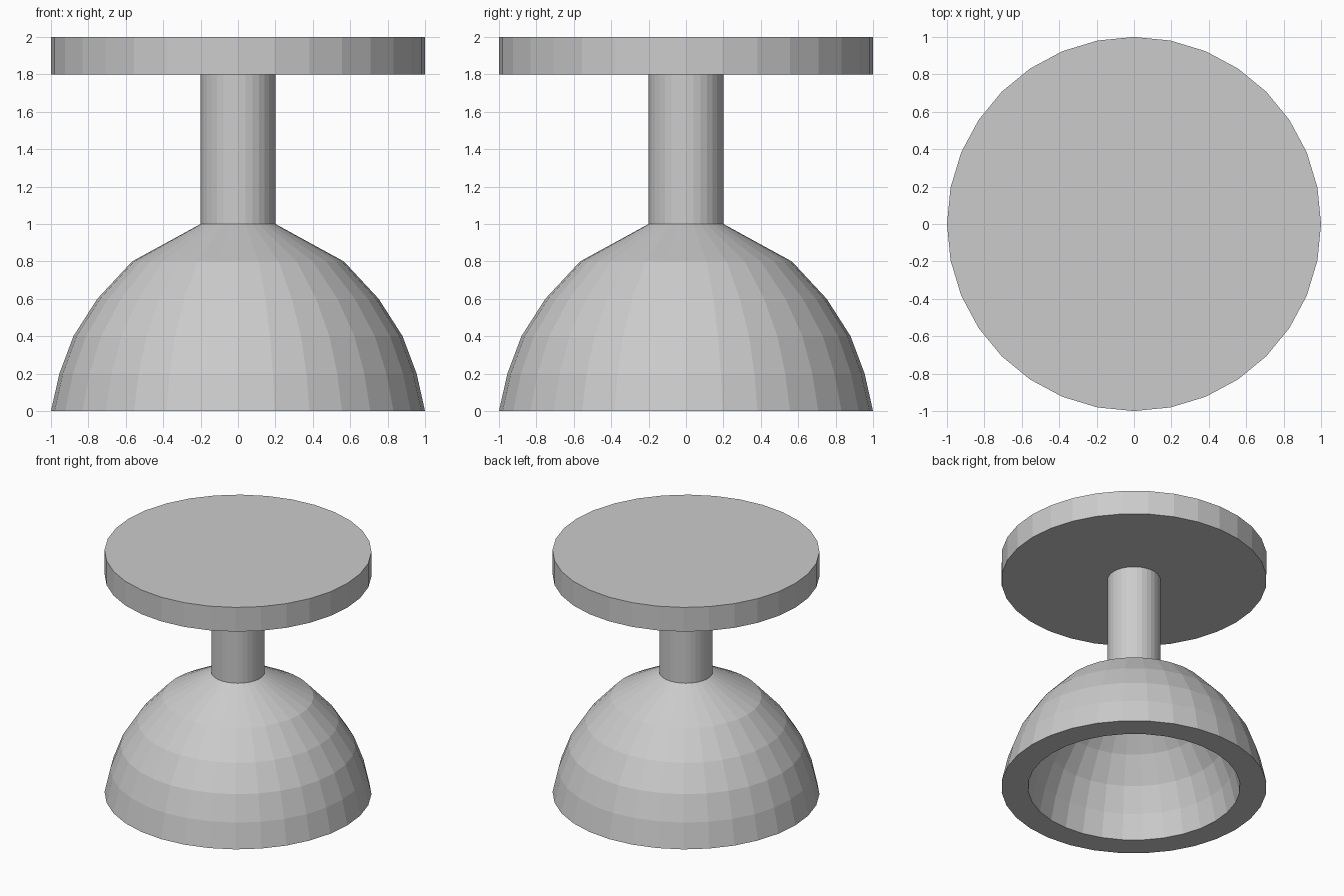
import bpy, bmesh
from math import cos, sin, tau

if "Cube" in bpy.data.objects:
    bpy.data.objects.remove(bpy.data.objects["Cube"])

SIDES = 32


def lathe(name, profile, closed=False):
    """Revolve (radius, z) points around z; zero radius gives a pole."""
    bm = bmesh.new()
    rings = []
    for r, z in profile:
        if r == 0:
            rings.append([bm.verts.new((0, 0, z))] * SIDES)
        else:
            rings.append([bm.verts.new((r * cos(tau * i / SIDES), r * sin(tau * i / SIDES), z))
                          for i in range(SIDES)])
    pairs = list(zip(rings, rings[1:]))
    if closed:
        pairs.append((rings[-1], rings[0]))
    for a, b in pairs:
        for i in range(SIDES):
            j = (i + 1) % SIDES
            corners = list(dict.fromkeys((a[i], a[j], b[j], b[i])))
            bm.faces.new(corners)
    if not closed:
        # flat end caps
        bm.faces.new(rings[0][::-1])
        bm.faces.new(rings[-1])
    bmesh.ops.recalc_face_normals(bm, faces=bm.faces)
    mesh = bpy.data.meshes.new(name)
    bm.to_mesh(mesh)
    bm.free()
    obj = bpy.data.objects.new(name, mesh)
    bpy.context.collection.objects.link(obj)
    return obj


# Hollow domed base: outer wall, then inner wall set in by the wall thickness
WALL = 0.2
outer = [(1.0, 0.0), (0.955, 0.2), (0.88, 0.4), (0.752, 0.6), (0.566, 0.8), (0.2, 1.0)]
inner = [(max(r - WALL, 0), z) for r, z in reversed(outer)]
lathe("domed_base", outer + inner, closed=True)

# Stem
lathe("stem", [(0.2, 1.0), (0.2, 1.8)])

# Round top plate
lathe("top_plate", [(1.0, 1.8), (1.0, 2.0)])
